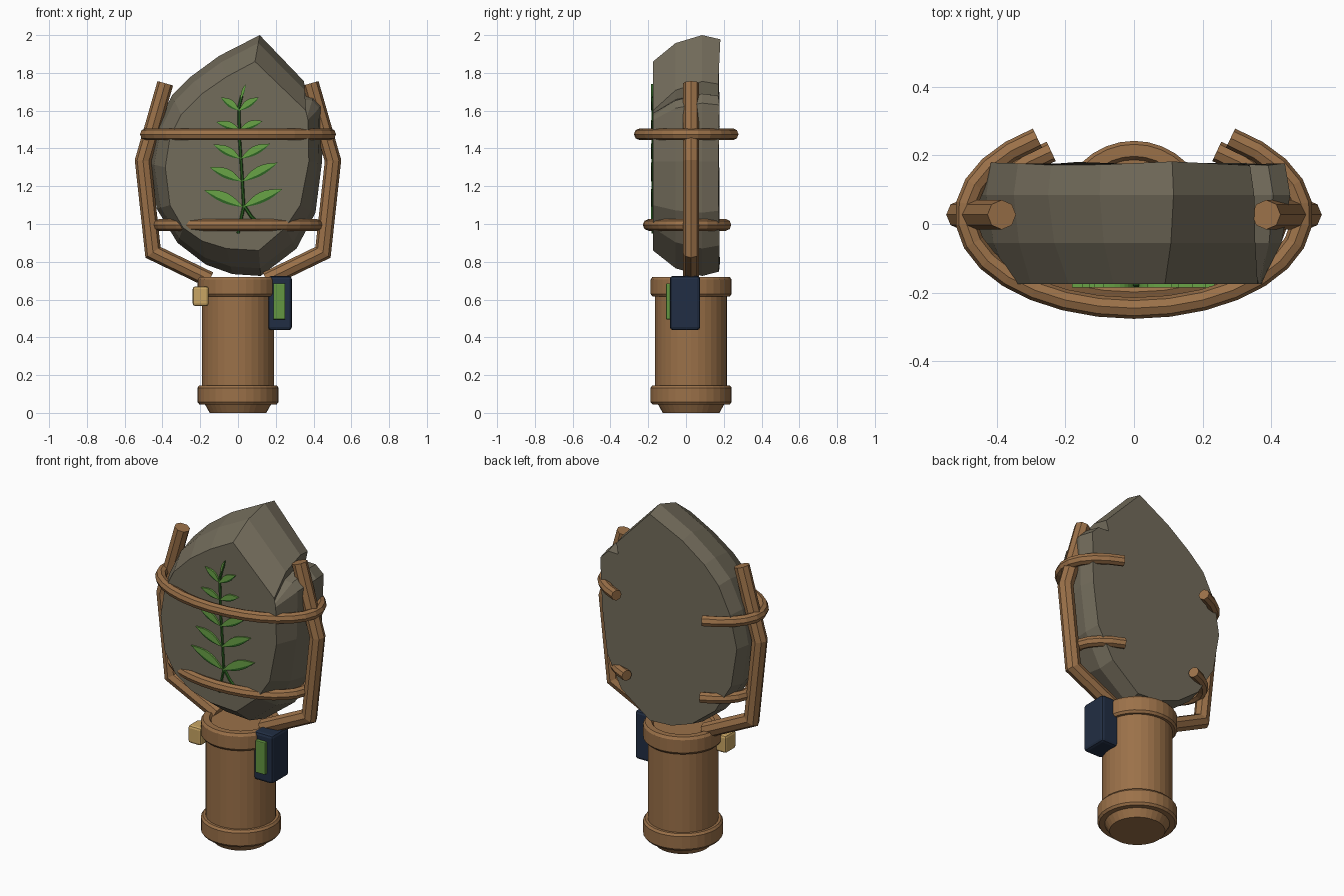
import bpy, bmesh, math, random
from mathutils import Vector

if "Cube" in bpy.data.objects:
    bpy.data.objects.remove(bpy.data.objects["Cube"])

random.seed(4)
CY = 0.027  # depth of the handle axis


def material(name, rgb):
    m = bpy.data.materials.new(name)
    m.diffuse_color = (*rgb, 1)
    m.use_nodes = True
    m.node_tree.nodes["Principled BSDF"].inputs["Base Color"].default_value = m.diffuse_color
    return m


WOOD = material("brown wood", (0.328, 0.165, 0.066))
ROCK = material("grey stone", (0.171, 0.150, 0.105))
NAVY = material("dark navy", (0.0152, 0.027, 0.056))
PANEL = material("panel green", (0.127, 0.305, 0.053))
LEAF = material("leaf green", (0.141, 0.366, 0.061))
STEM = material("dark green", (0.026, 0.127, 0.017))
TAN = material("pale tan", (0.578, 0.376, 0.125))


def finish(name, bm, mat):
    bmesh.ops.recalc_face_normals(bm, faces=bm.faces)
    me = bpy.data.meshes.new(name)
    bm.to_mesh(me)
    bm.free()
    me.materials.append(mat)
    ob = bpy.data.objects.new(name, me)
    bpy.context.collection.objects.link(ob)
    return ob


def loft(name, rings, mat):
    """Skin closed rings of equal length and cap both ends."""
    bm = bmesh.new()
    vs = [[bm.verts.new(p) for p in r] for r in rings]
    n = len(rings[0])
    for a, b in zip(vs, vs[1:]):
        for i in range(n):
            j = (i + 1) % n
            bm.faces.new((a[i], a[j], b[j], b[i]))
    bm.faces.new(vs[0])
    bm.faces.new(vs[-1])
    return finish(name, bm, mat)


def tube(name, path, normal, r, mat, sides=8):
    """Mitred tube along a path that lies in the plane of the given normal."""
    pts, nrm, rings = [Vector(p) for p in path], Vector(normal), []
    for i, p in enumerate(pts):
        t0 = (p - pts[i - 1]).normalized() if i else (pts[1] - p).normalized()
        t1 = (pts[i + 1] - p).normalized() if i < len(pts) - 1 else t0
        t = (t0 + t1).normalized()
        side = nrm.cross(t) / t.dot(t0)
        rings.append([p + r * (math.cos(a) * side + math.sin(a) * nrm)
                      for a in (2 * math.pi * k / sides for k in range(sides))])
    return loft(name, rings, mat)


def box(name, lo, hi, mat, bevel):
    bm = bmesh.new()
    bmesh.ops.create_cube(bm, size=1)
    for v in bm.verts:
        v.co = [l + (c + 0.5) * (h - l) for l, h, c in zip(lo, hi, v.co)]
    bmesh.ops.bevel(bm, geom=bm.edges[:], offset=bevel, segments=2, profile=0.5, affect='EDGES')
    return finish(name, bm, mat)


def plate(name, outline, y0, y1, mat):
    return loft(name, [[(x, y, z) for x, z in outline] for y in (y0, y1)], mat)


# Handle: turned profile with a collar at each end
profile = [(0.15, 0), (0.175, 0.045), (0.205, 0.045), (0.215, 0.058), (0.215, 0.133),
           (0.205, 0.146), (0.19, 0.146), (0.19, 0.617), (0.205, 0.617), (0.215, 0.63),
           (0.215, 0.705), (0.205, 0.72), (0.17, 0.72), (0.16, 0.705)]
SEG = 32
loft("handle", [[(r * math.cos(2 * math.pi * k / SEG), CY + r * math.sin(2 * math.pi * k / SEG), z)
                 for k in range(SEG)] for r, z in profile], WOOD)

# Stone head: front face outline paired with the full silhouette
front = [(0.09, 1.86), (0.36, 1.60), (0.362, 1.585), (0.366, 1.57), (0.37, 1.55), (0.375, 1.33),
         (0.33, 1.10), (0.25, 0.98), (0.11, 0.86), (-0.06, 0.87), (-0.19, 0.91), (-0.29, 0.98),
         (-0.36, 1.10), (-0.385, 1.30), (-0.36, 1.46), (-0.30, 1.58), (-0.19, 1.69), (-0.06, 1.78)]
outer = [(0.115, 2.0), (0.35, 1.755), (0.335, 1.69), (0.405, 1.69), (0.455, 1.64), (0.445, 1.33),
         (0.41, 1.06), (0.31, 0.87), (0.12, 0.725), (-0.03, 0.735), (-0.17, 0.785), (-0.32, 0.90),
         (-0.43, 1.08), (-0.47, 1.32), (-0.43, 1.52), (-0.35, 1.68), (-0.25, 1.78), (-0.10, 1.89)]


def section(y, blend, scale=1.0, jitter=0.0):
    out = []
    for (fx, fz), (ox, oz) in zip(front, outer):
        x, z = fx + (ox - fx) * blend, fz + (oz - fz) * blend
        out.append((x * scale, y + random.uniform(-jitter, jitter), 1.36 + (z - 1.36) * scale))
    return out


loft("stone_head", [section(-0.175, 0), section(-0.055, 0.7), section(0.085, 1),
                    section(0.175, 1, 0.965, 0.007)], ROCK)

# Side posts that cradle the stone
for s, side in ((-1, "left"), (1, "right")):
    tube(side + "_post", [(s * x, CY, z) for x, z in
                          ((0.385, 1.745), (0.503, 1.335), (0.45, 0.85), (0.15, 0.705))],
         (0, 1, 0), 0.043, WOOD)

# Open binding hoops
for name, a, b, z in (("upper_hoop", 0.49, 0.272, 1.475), ("lower_hoop", 0.42, 0.225, 0.995)):
    angles = [math.radians(125 + 290 * k / 24) for k in range(25)]
    tube(name, [(a * math.cos(t), CY + b * math.sin(t), z) for t in angles], (0, 0, 1), 0.031, WOOD)

# Plant stem and roots on the stone face
Y = -0.177
tube("stem", [(x, Y, z) for x, z in ((0.0, 0.95), (0.03, 1.09), (0.022, 1.25), (0.008, 1.45),
                                     (0.005, 1.62), (0.02, 1.68))], (0, 1, 0), 0.008, STEM, 6)
tube("root", [(0.03, Y, 1.10), (0.07, Y, 1.04), (0.10, Y, 1.01)], (0, 1, 0), 0.009, STEM, 6)


def leaf(name, base, tip, w):
    b, t = Vector(base), Vector(tip)
    d = t - b
    n = Vector((-d.y, d.x)).normalized()
    if n.y < 0:
        n = -n
    steps = [k / 8 for k in range(9)]

    def edge(h):
        return [b + d * k + n * h * math.sin(math.pi * k) for k in steps]
    mid = edge(-0.25 * w)
    plate(name, edge(w) + mid[-2:0:-1], -0.17, -0.185, LEAF)
    plate(name + "_underside", edge(0) + edge(-0.65 * w)[-2:0:-1], -0.17, -0.182, STEM)


# Leaf pairs: stem point, left tip, right tip, width
pairs = [((0.028, 1.09), (-0.18, 1.18), (0.235, 1.185), 0.034),
         ((0.022, 1.225), (-0.15, 1.30), (0.21, 1.325), 0.031),
         ((0.014, 1.345), (-0.13, 1.42), (0.17, 1.425), 0.028),
         ((0.008, 1.50), (-0.115, 1.54), (0.13, 1.545), 0.024),
         ((0.005, 1.60), (-0.09, 1.67), (0.11, 1.67), 0.024)]
for i, (base, left, right, w) in enumerate(pairs):
    leaf(f"left_leaf_{i + 1}", base, left, w)
    leaf(f"right_leaf_{i + 1}", base, right, w)
leaf("tip_leaf", (0.015, 1.66), (0.04, 1.74), 0.01)

# Side pouch with its green front panel, and the small tan knob
box("pouch", (0.16, -0.085, 0.438), (0.285, 0.075, 0.725), NAVY, 0.016)
box("pouch_panel", (0.187, -0.105, 0.495), (0.25, -0.075, 0.685), PANEL, 0.004)
box("knob", (-0.24, -0.13, 0.565), (-0.155, -0.03, 0.67), TAN, 0.014)
